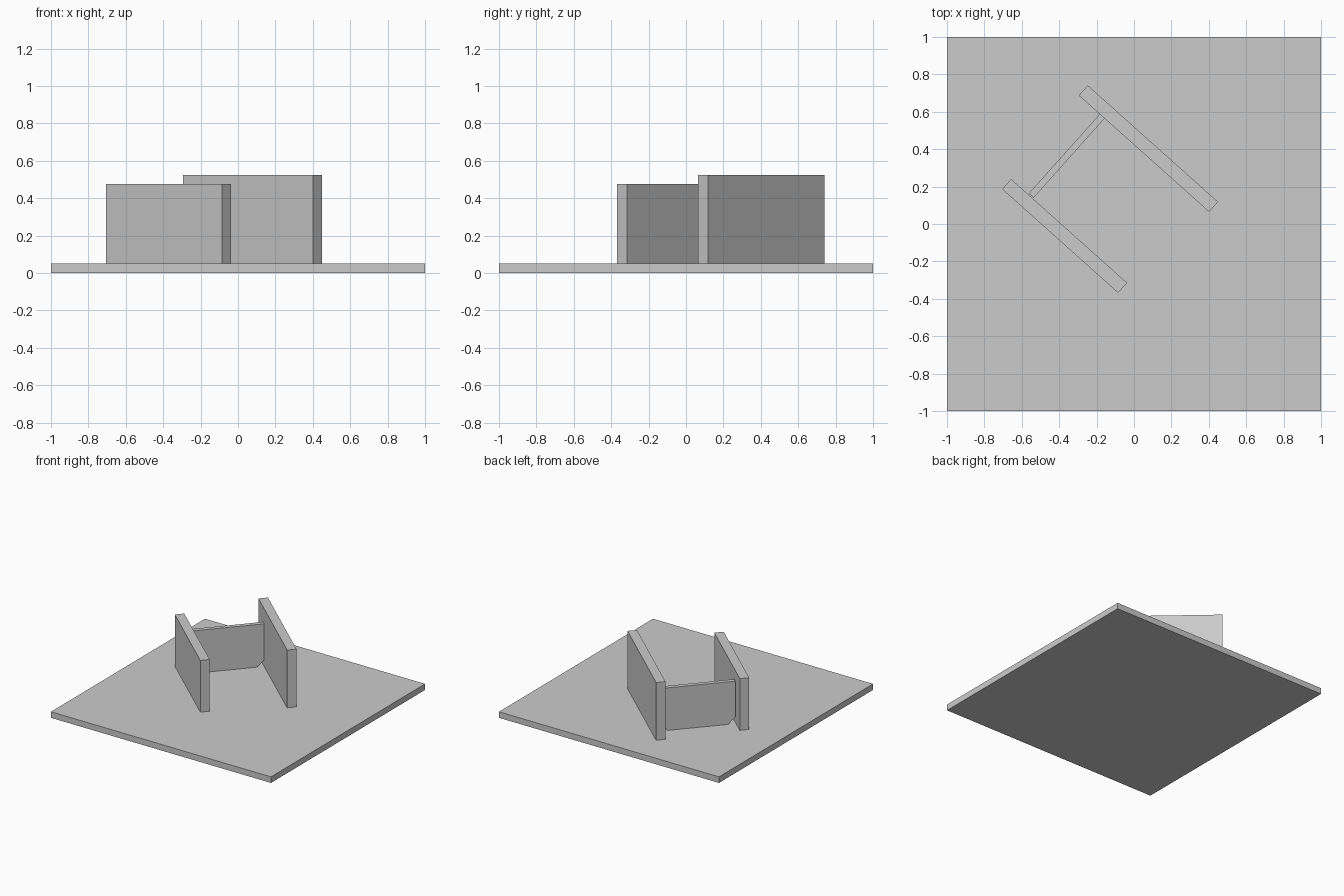
import bpy
import bmesh
from math import radians
from mathutils import Matrix

cube = bpy.data.objects.get("Cube")
if cube:
    bpy.data.objects.remove(cube)

GREY = (0.6, 0.6, 0.6, 1.0)
TURN = radians(-41.8)
FLOOR = 0.05

mat = bpy.data.materials.new("plain_grey")
mat.use_nodes = True
mat.diffuse_color = GREY
mat.node_tree.nodes["Principled BSDF"].inputs["Base Color"].default_value = GREY


def finish(name, bm, x, y, z, turn):
    """Turn a mesh about z, move it into place and link it."""
    bm.transform(Matrix.Translation((x, y, z)) @ Matrix.Rotation(turn, 4, "Z"))
    bmesh.ops.recalc_face_normals(bm, faces=bm.faces)
    mesh = bpy.data.meshes.new(name)
    bm.to_mesh(mesh)
    bm.free()
    mesh.materials.append(mat)
    obj = bpy.data.objects.new(name, mesh)
    bpy.context.collection.objects.link(obj)


def box(name, size, x, y, z, turn=0.0):
    """Box whose base is centred on (x, y, z)."""
    bm = bmesh.new()
    bmesh.ops.create_cube(bm, size=1)
    bmesh.ops.translate(bm, verts=bm.verts, vec=(0, 0, 0.5))
    bmesh.ops.scale(bm, verts=bm.verts, vec=size)
    finish(name, bm, x, y, z, turn)


def notched_panel(name, thick, width, height, cut, x, y, z, turn):
    """Upright panel with both bottom corners clipped."""
    half = width / 2
    right = [(half - cut, 0), (half, cut), (half, height)]
    outline = right + [(-a, b) for a, b in reversed(right)]
    bm = bmesh.new()
    face = bm.faces.new([bm.verts.new((-thick / 2, a, b)) for a, b in outline])
    new = bmesh.ops.extrude_face_region(bm, geom=[face])["geom"]
    moved = [v for v in new if isinstance(v, bmesh.types.BMVert)]
    bmesh.ops.translate(bm, verts=moved, vec=(thick, 0, 0))
    finish(name, bm, x, y, z, turn)


# Ground slab
box("base_slab", (2, 2, FLOOR), 0, 0, 0)

# Two parallel walls
box("tall_wall", (0.934, 0.072, 0.475), 0.077, 0.403, FLOOR, TURN)
box("short_wall", (0.832, 0.072, 0.425), -0.371, -0.064, FLOOR, TURN)

# Thin panel joining the walls
notched_panel("cross_panel", 0.035, 0.572, 0.35, 0.055,
              -0.359, 0.365, FLOOR, TURN)
